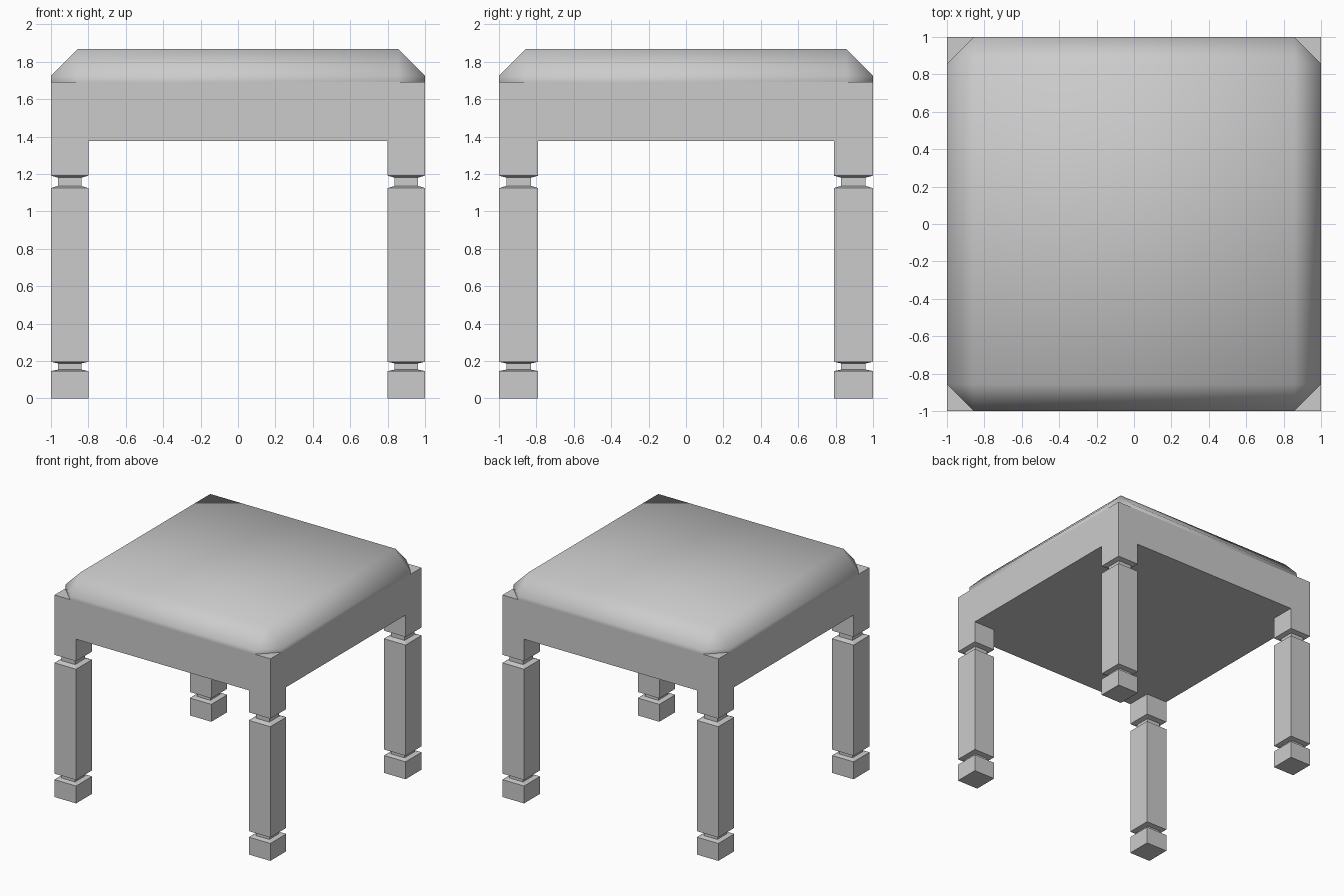
import bpy, bmesh
from mathutils import Vector

if "Cube" in bpy.data.objects:
    bpy.data.objects.remove(bpy.data.objects["Cube"])


def finish(bm, name, smooth=False):
    bmesh.ops.recalc_face_normals(bm, faces=bm.faces)
    for f in bm.faces:
        f.smooth = smooth
    me = bpy.data.meshes.new(name)
    bm.to_mesh(me)
    bm.free()
    ob = bpy.data.objects.new(name, me)
    bpy.context.collection.objects.link(ob)
    return ob


def box(z0, z1):
    """Full-width box (2 x 2) between two heights."""
    bm = bmesh.new()
    bmesh.ops.create_cube(bm, size=2)
    for v in bm.verts:
        v.co.z = z1 if v.co.z > 0 else z0
    return bm


APRON_Z, SEAT_Z, TOP_Z = 1.375, 1.692, 1.867
LEG_X, LEG_Y = 0.2, 0.21

# Solid apron
finish(box(APRON_Z, SEAT_Z), "apron")

# Cushion: chamfered top and corner edges, smooth shaded, open where it meets the apron
bm = box(SEAT_Z, TOP_Z)
edges = [e for e in bm.edges if max(v.co.z for v in e.verts) > SEAT_Z + 0.01]
bmesh.ops.bevel(bm, geom=edges, offset=0.143, segments=1, affect='EDGES')
bm.normal_update()
under = [f for f in bm.faces if f.normal.z < -0.9]
bmesh.ops.delete(bm, geom=under, context='FACES')
finish(bm, "cushion", smooth=True)

# Legs: square profile with two necked grooves (height, width factor)
PROFILE = [(0, 1), (0.146, 1), (0.154, 0.62), (0.187, 0.62), (0.196, 1),
           (1.124, 1), (1.137, 0.62), (1.18, 0.62), (1.191, 1), (APRON_Z, 1)]


def leg(name, sx, sy):
    bm = bmesh.new()
    centre = Vector((sx * (1 - LEG_X / 2), sy * (1 - LEG_Y / 2), 0))
    rings = [[bm.verts.new(centre + Vector((a * LEG_X / 2 * k, b * LEG_Y / 2 * k, z)))
              for a, b in ((-1, -1), (1, -1), (1, 1), (-1, 1))] for z, k in PROFILE]
    for lo, hi in zip(rings, rings[1:]):
        for i in range(4):
            j = (i + 1) % 4
            bm.faces.new((lo[i], lo[j], hi[j], hi[i]))
    bm.faces.new(rings[0][::-1])
    bm.faces.new(rings[-1])
    finish(bm, name)


for sy, depth in ((-1, "front"), (1, "back")):
    for sx, side in ((-1, "left"), (1, "right")):
        leg(f"{depth}_{side}_leg", sx, sy)
